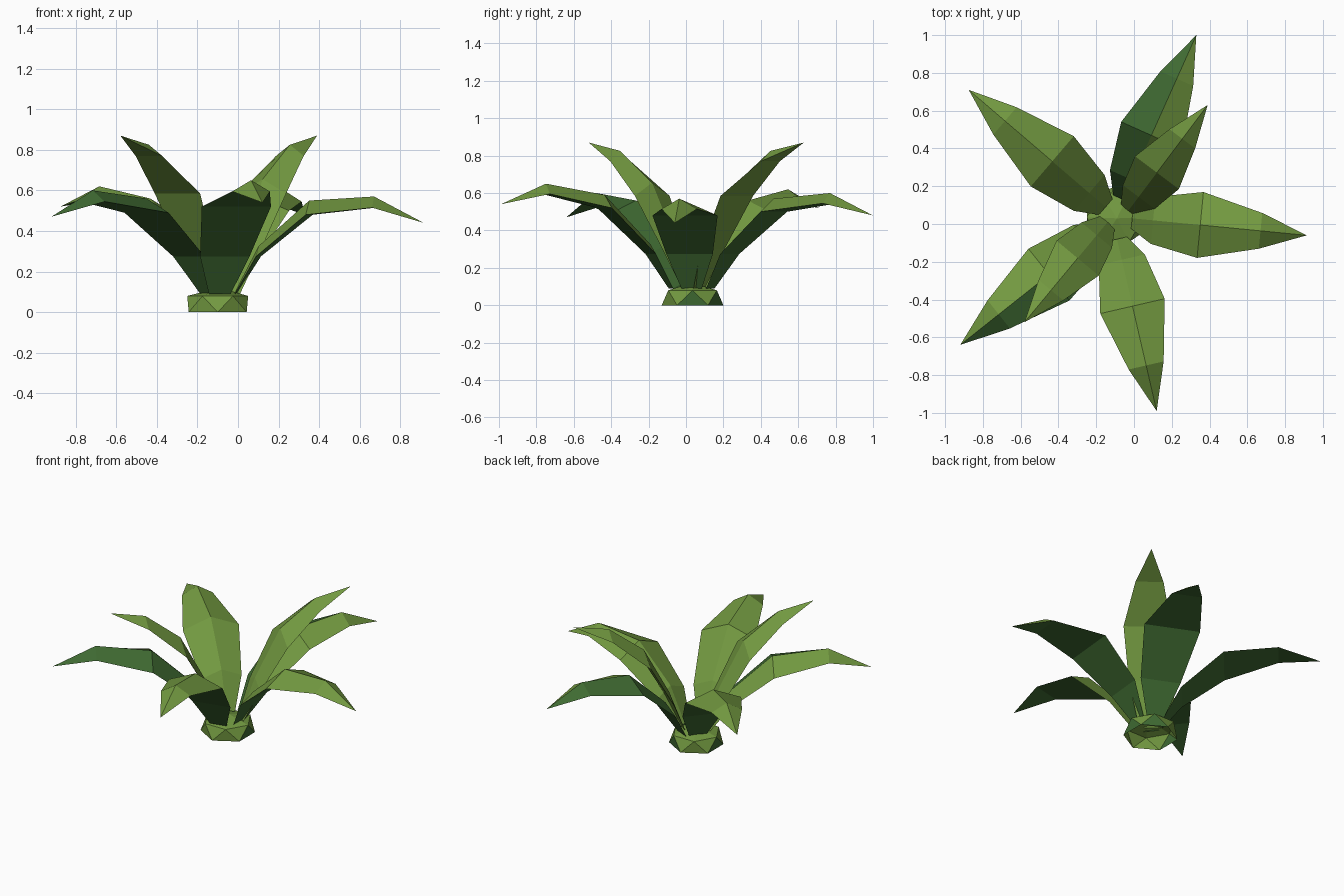
import bpy, bmesh, math
from mathutils import Vector

old = bpy.data.objects.get("Cube")
if old:
    bpy.data.objects.remove(old)


def make_material(name, rgb):
    mat = bpy.data.materials.new(name)
    mat.use_nodes = True
    mat.diffuse_color = (*rgb, 1)
    mat.node_tree.nodes["Principled BSDF"].inputs["Base Color"].default_value = (*rgb, 1)
    return mat


LIGHT, DARK = 0, 1
materials = [make_material("leaf_green", (0.17, 0.32, 0.052)),
             make_material("deep_green", (0.05, 0.145, 0.032))]


def finish(bm, name):
    bmesh.ops.recalc_face_normals(bm, faces=bm.faces)
    mesh = bpy.data.meshes.new(name)
    bm.to_mesh(mesh)
    bm.free()
    for mat in materials:
        mesh.materials.append(mat)
    obj = bpy.data.objects.new(name, mesh)
    bpy.context.collection.objects.link(obj)


# Leaf: triangular section with a raised midrib and a flat underside
def leaf(name, root, tip, fractions, heights, widths, left, under):
    root, end = Vector(root), Vector(tip[:2])
    direction = (end - root).normalized()
    side = Vector((-direction.y, direction.x))
    bm = bmesh.new()
    rings = []
    for t, z, width, drop in zip(fractions, heights, widths, (0.02, 0.05, 0.07, 0.055)):
        mid = root.lerp(end, t)
        ring = []
        for s in (1, 0, -1):
            p = mid + side * (s * width)
            ring.append(bm.verts.new((p.x, p.y, z - abs(s) * drop)))
        rings.append(ring)
    point = bm.verts.new(tip)
    colours = (left, LIGHT, under)
    for a, b in zip(rings, rings[1:]):
        for i, colour in enumerate(colours):
            j = (i + 1) % 3
            bm.faces.new((a[i], a[j], b[j], b[i])).material_index = colour
    for i, colour in enumerate(colours):
        bm.faces.new((rings[-1][i], rings[-1][(i + 1) % 3], point)).material_index = colour
    bm.faces.new(rings[0]).material_index = under
    finish(bm, name)


low = (0, 0.12, 0.39, 0.735)
low_widths = (0.055, 0.125, 0.175, 0.095)
tall = (0, 0.13, 0.36, 0.68)
tall_widths = (0.05, 0.105, 0.145, 0.085)
tall_heights = (0.11, 0.35, 0.655, 0.825)

# Five spreading leaves
for name, root, tip, bend, crest, left in (
        ("front_leaf", (-0.09, -0.08), (0.12, -0.99, 0.54), 0.59, 0.65, LIGHT),
        ("left_leaf", (-0.01, 0.03), (0.915, -0.06, 0.44), 0.55, 0.57, LIGHT),
        ("back_leaf", (-0.06, 0.13), (0.33, 1.0, 0.48), 0.57, 0.60, DARK),
        ("back_right_leaf", (-0.15, 0.09), (-0.875, 0.71, 0.52), 0.56, 0.62, LIGHT),
        ("front_right_leaf", (-0.15, -0.03), (-0.92, -0.64, 0.47), 0.56, 0.60, DARK)):
    leaf(name, root, tip, low, (0.11, 0.325, bend, crest), low_widths, left, DARK)

# Two upright leaves
leaf("upright_back_leaf", (-0.03, 0.07), (0.39, 0.63, 0.87),
     tall, tall_heights, tall_widths, LIGHT, LIGHT)
leaf("upright_front_leaf", (-0.14, 0.01), (-0.58, -0.52, 0.87),
     tall, tall_heights, tall_widths, LIGHT, LIGHT)

# Faceted root crown, open below: staggered rings of six points under a low peak
bm = bmesh.new()
crown = []
for radius, z, turn in ((0.165, 0, 0.5), (0.15, 0.08, 0)):
    crown.append([bm.verts.new((-0.1 + radius * math.cos((i + turn) * math.pi / 3),
                                0.035 + radius * math.sin((i + turn) * math.pi / 3), z))
                  for i in range(6)])
bottom, top = crown
peak = bm.verts.new((-0.09, 0.03, 0.12))
for i in range(6):
    j = (i + 1) % 6
    upright = bm.faces.new((bottom[i], bottom[j], top[j]))
    upright.material_index = DARK if j in (0, 1, 3) else LIGHT
    bm.faces.new((top[i], bottom[i], top[j]))
    bm.faces.new((top[i], top[j], peak))
finish(bm, "root_crown")
